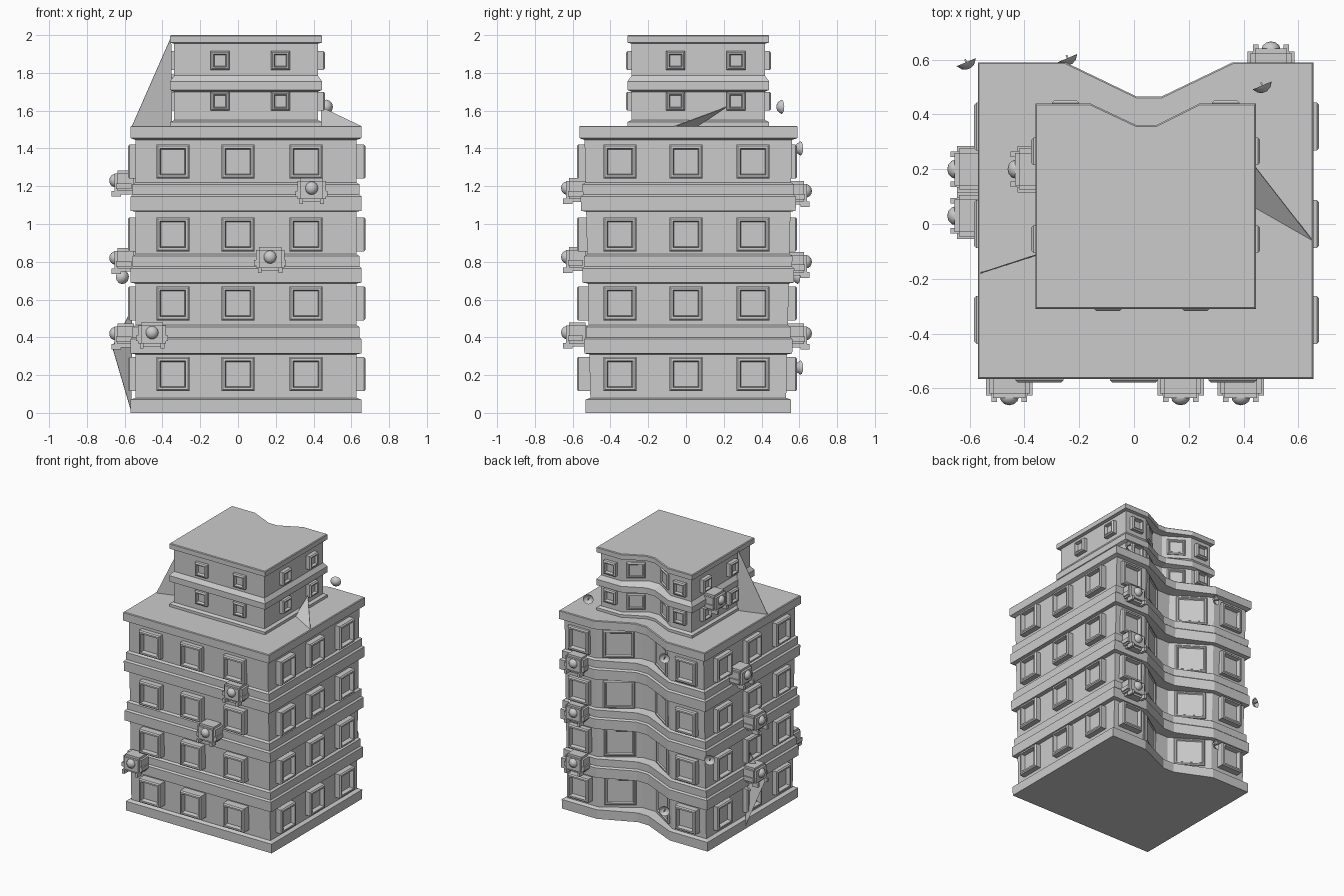
import bpy, bmesh, math
from mathutils import Vector, Matrix

cube = bpy.data.objects.get("Cube")
if cube:
    bpy.data.objects.remove(cube, do_unlink=True)

GREY = 0.6
mat = bpy.data.materials.new("concrete_grey")
mat.use_nodes = True
mat.diffuse_color = (GREY, GREY, GREY, 1)
mat.node_tree.nodes["Principled BSDF"].inputs["Base Color"].default_value = (GREY, GREY, GREY, 1)


def finish(bm, name):
    bmesh.ops.recalc_face_normals(bm, faces=bm.faces)
    mesh = bpy.data.meshes.new(name)
    bm.to_mesh(mesh)
    bm.free()
    mesh.materials.append(mat)
    return mesh


def place(mesh, pos=(0, 0, 0), angle=0, name=None):
    ob = bpy.data.objects.new(name or mesh.name, mesh)
    ob.location = pos
    ob.rotation_euler.z = angle
    bpy.context.collection.objects.link(ob)
    return ob


def box(bm, size, centre):
    m = Matrix.Translation(centre) @ Matrix.Diagonal((*size, 1))
    return bmesh.ops.create_cube(bm, size=1, matrix=m)["verts"]


# Outline moved inward; the recessed bay sinks further where the wall steps in
def ring(outline, inset, sink):
    pts, n = [Vector(p) for p in outline], len(outline)
    result = []
    for i, p in enumerate(pts):
        a = (p - pts[i - 1]).normalized()
        b = (pts[(i + 1) % n] - p).normalized()
        na, nb = Vector((-a.y, a.x)), Vector((-b.y, b.x))
        q = p + (na + nb) * inset / (1 + na.dot(nb))
        if i in (4, 5):
            q.y -= sink if inset > 0.02 else 0
        result.append(q)
    return result


def tower(name, outline, profile, sink, base_taper):
    bm = bmesh.new()
    rows = []
    for z, inset in profile:
        k = 1 - base_taper * max(0, 1 - z / 1.45)
        rows.append([bm.verts.new((p.x, p.y * k, z)) for p in ring(outline, inset, sink)])
    for lo, hi in zip(rows, rows[1:]):
        for i in range(len(lo)):
            j = (i + 1) % len(lo)
            bm.faces.new((lo[i], lo[j], hi[j], hi[i]))
    bm.faces.new(rows[0][::-1])
    bm.faces.new(rows[-1])
    place(finish(bm, name))


# Framed panel facing -y, front of the frame at y = 0
def window_mesh(name, w, h, depth, frame, recess):
    bm = bmesh.new()
    box(bm, (w, depth, h), (0, depth / 2, 0))
    bmesh.ops.bevel(bm, geom=[e for e in bm.edges if all(v.co.y < 0.001 for v in e.verts)],
                    offset=min(0.008, recess), segments=1, affect='EDGES')
    front = min(bm.faces, key=lambda f: f.calc_center_median().y)
    bmesh.ops.inset_region(bm, faces=[front], thickness=frame)
    bmesh.ops.inset_region(bm, faces=[front], thickness=0.008, depth=-recess)
    return finish(bm, name)


LOWER = [(-.57, -.565), (.655, -.565), (.655, .59), (.36, .59),
         (.10, .465), (.01, .465), (-.25, .59), (-.57, .59)]
UPPER = [(-.36, -.31), (.445, -.31), (.445, .44), (.24, .44),
         (.08, .36), (.01, .36), (-.16, .44), (-.36, .44)]
WALL = 0.028

# Main block with a stepped band between the floors
profile = [(0, 0), (.07, 0), (.08, WALL)]
for z in (.315, .69, 1.07):
    profile += [(z - .005, WALL), (z, 0), (z + .075, 0), (z + .085, .012),
                (z + .14, .012), (z + .15, WALL)]
profile += [(1.445, WALL), (1.455, 0), (1.515, 0), (1.52, .005)]
tower("main_block", LOWER, profile, 0.05, 0.06)

# Rooftop block
step = 0.022
tower("rooftop_block", UPPER,
      [(1.51, 0), (1.54, 0), (1.55, step), (1.70, step), (1.71, 0), (1.755, 0),
       (1.785, step), (1.955, step), (1.96, 0), (1.995, 0), (2.0, .005)], 0.03, 0)

FRONT, LEFT, BACK, RIGHT = 0, math.pi / 2, math.pi, -math.pi / 2


def windows(mesh, heights, xs, ys, back_xs, bounds):
    x0, x1, y0, y1 = bounds
    for z in heights:
        for x in xs:
            place(mesh, (x, y0, z), FRONT)
        for x in back_xs:
            place(mesh, (x, y1, z), BACK)
        for y in ys:
            place(mesh, (x1, y, z), LEFT)
            place(mesh, (x0, y, z), RIGHT)


# Windows
floors = (.205, .58, .945, 1.33)
attic = (1.65, 1.865)
windows(window_mesh("window", .175, .18, .09, .016, .03), floors, (-.345, 0, .36),
        (-.35, 0, .355), (.5, -.4), (-.583, .675, -.578, .588))
windows(window_mesh("rooftop_window", .1, .1, .06, .01, .02), attic, (-.095, .225),
        (-.055, .265), (.335, -.25), (-.375, .46, -.318, .45))


# Tall panels on the slanted faces of the rear bay
def bay_panels(outline, inset, sink, mesh, heights):
    r = ring(outline, inset, sink)
    for a, b in ((r[3], r[4]), (r[5], r[6])):
        d = (b - a).normalized()
        n = Vector((d.y, -d.x))
        mid = (a + b) / 2 + n * .012
        for z in heights:
            k = 1 - 0.06 * max(0, 1 - z / 1.45)
            place(mesh, (mid.x, mid.y * k, z), math.atan2(n.x, -n.y))


bay_panels(LOWER, WALL, .05, window_mesh("bay_panel", .22, .21, .03, .012, .008), floors)
bay_panels(UPPER, step, .03, window_mesh("rooftop_bay_panel", .13, .12, .03, .01, .008), (1.63, 1.87))

# Air conditioners: rounded case, fan hub, feet and side lugs
bm = bmesh.new()
box(bm, (.15, .12, .125), (0, .01, 0))
bmesh.ops.bevel(bm, geom=bm.edges[:], offset=.016, segments=2, affect='EDGES')
bmesh.ops.create_uvsphere(bm, u_segments=12, v_segments=8, radius=.035,
                          matrix=Matrix.Translation((0, -.045, .01)) @ Matrix.Diagonal((1, .9, 1, 1)))
for s in (-1, 1):
    box(bm, (.02, .05, .03), (s * .055, -.04, -.06))
    box(bm, (.02, .08, .03), (s * .075, 0, -.02))
cooler = finish(bm, "air_conditioner")
for x, z in ((-.455, .415), (.17, .815), (.39, 1.18)):
    place(cooler, (x, -.585, z), FRONT)
for z in (.41, .79, 1.165):
    place(cooler, (.5, .59, z), BACK)
for y, z in ((.03, .41), (.03, .81), (.2, 1.22)):
    place(cooler, (-.605, y, z), RIGHT)
place(cooler, (-.385, .2, 1.73), RIGHT)

# Satellite dishes: shallow bowl with a feed horn
bm = bmesh.new()
rings = []
for r, y in ((.008, .02), (.025, .012), (.038, -.006)):
    rings.append([bm.verts.new((r * math.cos(t * math.pi / 6), y, r * math.sin(t * math.pi / 6)))
                  for t in range(12)])
bm.faces.new(rings[0])
for lo, hi in zip(rings, rings[1:]):
    for i in range(12):
        bm.faces.new((lo[i], lo[i - 1], hi[i - 1], hi[i]))
box(bm, (.006, .035, .006), (0, 0, 0))
dish = finish(bm, "satellite_dish")
for pos in ((.47, .5, 1.62), (-.24, .6, 1.4), (-.24, .6, .24), (-.61, .585, .72)):
    place(dish, pos, BACK + .4)

# Thin broken sheets leaning against the walls
sheets = {
    "sheet_rooftop_right": ((-.57, -.18, 1.5), (-.355, -.11, 1.99), (-.35, -.11, 1.52)),
    "sheet_rooftop_left": ((.65, -.06, 1.52), (.44, .21, 1.62), (.44, .06, 1.52)),
    "sheet_wall_right": ((-.565, .1, .01), (-.665, 0, .35), (-.56, .03, .55)),
}
for name, pts in sheets.items():
    bm = bmesh.new()
    bm.faces.new([bm.verts.new(p) for p in pts])
    sheet = place(finish(bm, name))
    sheet.modifiers.new("thickness", 'SOLIDIFY').thickness = 0.004

# Smooth the rounded parts, keeping corners sharp
for ob in bpy.context.scene.objects:
    ob.select_set(ob.type == 'MESH' and ob.data in (cooler, dish))
    if ob.select_get():
        bpy.context.view_layer.objects.active = ob
bpy.ops.object.shade_smooth_by_angle(angle=math.radians(35))
